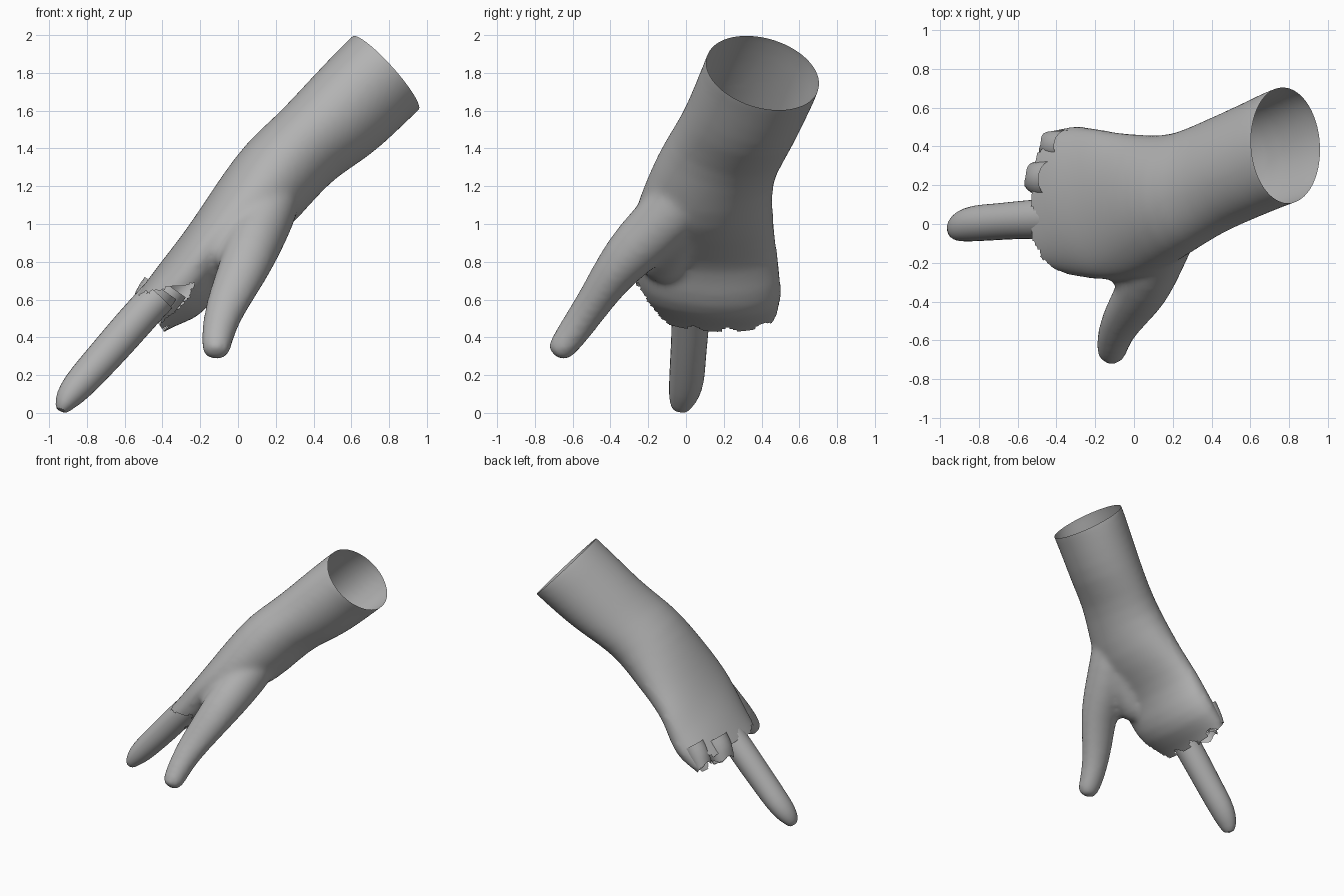
import bpy, bmesh, math
from mathutils import Vector

cube = bpy.data.objects.get("Cube")
if cube:
    bpy.data.objects.remove(cube, do_unlink=True)

skin = bpy.data.materials.new("plain_grey")
skin.use_nodes = True
GREY = (0.45, 0.45, 0.45, 1)
skin.diffuse_color = GREY
skin.node_tree.nodes["Principled BSDF"].inputs["Base Color"].default_value = GREY


def loft(bm, sections, sides, caps=(True, True), ragged=0.0):
    """Skin elliptical sections, each given as (centre, palm half axis, side half axis)."""
    last = len(sections) - 1
    flow = (Vector(sections[-1][0]) - Vector(sections[-2][0])).normalized()
    rings = []
    for i, (c, a, b) in enumerate(sections):
        ring = []
        for j in range(sides):
            t = math.tau * j / sides
            p = Vector(c) + Vector(a) * math.cos(t) + Vector(b) * math.sin(t)
            if i == last:
                p += flow * ragged * math.sin(j * 2.3)
            ring.append(bm.verts.new(p))
        rings.append(ring)
    for i in range(last):
        for j in range(sides):
            k = (j + 1) % sides
            bm.faces.new((rings[i][j], rings[i + 1][j], rings[i + 1][k], rings[i][k]))
    if caps[0]:
        bm.faces.new(rings[0])
    if caps[1]:
        bm.faces.new(list(reversed(rings[-1])))


def tube(bm, points, hint, sides=14, **options):
    """Loft along a path of (centre, palm radius, side radius)."""
    centres = [Vector(p[0]) for p in points]
    sections = []
    for i, (c, ra, rb) in enumerate(points):
        d = (centres[min(i + 1, len(points) - 1)] - centres[max(i - 1, 0)]).normalized()
        a = Vector(hint)
        a = (a - d * a.dot(d)).normalized()
        sections.append((c, a * ra, a.cross(d) * rb))
    loft(bm, sections, sides, **options)


def make_object(name, bm):
    mesh = bpy.data.meshes.new(name)
    bm.to_mesh(mesh)
    bm.free()
    obj = bpy.data.objects.new(name, mesh)
    bpy.context.collection.objects.link(obj)
    sub = obj.modifiers.new("smooth_surface", 'SUBSURF')
    sub.levels = sub.render_levels = 1
    return obj


def finish(obj):
    obj.data.materials.clear()
    obj.data.materials.append(skin)
    bpy.ops.object.select_all(action='DESELECT')
    obj.select_set(True)
    bpy.context.view_layer.objects.active = obj
    bpy.ops.object.shade_smooth_by_angle(angle=math.radians(50))


# Forearm and palm, running past both ends so they can be cut open
body = bmesh.new()
loft(body, [
    ((0.89, 0.435, 1.90), (0.18, 0.01, -0.194), (-0.02, 0.305, -0.05)),
    ((0.78, 0.41, 1.80), (0.18, 0.01, -0.194), (-0.02, 0.305, -0.05)),
    ((0.66, 0.355, 1.68), (0.187, 0.02, -0.185), (-0.02, 0.30, -0.05)),
    ((0.50, 0.285, 1.52), (0.193, 0.02, -0.166), (-0.02, 0.295, -0.05)),
    ((0.36, 0.22, 1.41), (0.172, 0.02, -0.149), (-0.02, 0.30, -0.05)),
    ((0.23, 0.15, 1.29), (0.18, 0.02, -0.155), (-0.03, 0.31, -0.04)),
    ((0.08, 0.10, 1.10), (0.175, 0.0, -0.145), (-0.01, 0.36, -0.01)),
    ((-0.05, 0.09, 0.975), (0.143, 0.0, -0.118), (0.0, 0.38, -0.01)),
    ((-0.17, 0.10, 0.855), (0.118, 0.0, -0.098), (0.0, 0.39, -0.02)),
    ((-0.235, 0.11, 0.74), (0.127, 0.0, -0.117), (0.0, 0.395, -0.03)),
    ((-0.33, 0.12, 0.62), (0.118, 0.0, -0.127), (0.0, 0.39, -0.03)),
    ((-0.445, 0.13, 0.55), (0.078, 0.0, -0.088), (0.02, 0.355, -0.02)),
    ((-0.54, 0.13, 0.44), (0.07, 0.0, -0.08), (0.02, 0.34, -0.02)),
], 28)

# Thumb, growing out of the heel of the hand
tube(body, [
    ((0.26, 0.06, 1.24), 0.12, 0.17),
    ((0.15, -0.09, 1.04), 0.155, 0.165),
    ((0.08, -0.25, 0.89), 0.155, 0.155),
    ((0.03, -0.37, 0.76), 0.138, 0.123),
    ((-0.045, -0.47, 0.61), 0.12, 0.10),
    ((-0.095, -0.56, 0.48), 0.098, 0.092),
    ((-0.115, -0.64, 0.365), 0.085, 0.083),
    ((-0.12, -0.70, 0.295), 0.07, 0.065),
], (1, 0, 0))

# Web of skin between thumb and palm
tube(body, [
    ((0.16, 0.02, 1.12), 0.12, 0.12),
    ((0.05, -0.16, 0.96), 0.14, 0.14),
    ((-0.04, -0.23, 0.84), 0.11, 0.12),
    ((-0.11, -0.25, 0.76), 0.07, 0.08),
], (1, 0, 0))

# Fleshy pad easing the thumb into the palm
tube(body, [
    ((0.20, 0.10, 1.16), 0.12, 0.14),
    ((0.06, -0.07, 0.96), 0.14, 0.15),
    ((-0.06, -0.12, 0.83), 0.12, 0.14),
    ((-0.17, -0.14, 0.71), 0.08, 0.10),
], (1, 0, 0))

# Fold of skin under the wrist
tube(body, [
    ((0.22, -0.10, 1.14), 0.03, 0.03),
    ((0.38, 0.05, 1.16), 0.03, 0.03),
    ((0.43, 0.20, 1.22), 0.03, 0.03),
    ((0.45, 0.33, 1.31), 0.02, 0.02),
], (0.7, 0, -0.7), sides=8)

# Fuse these parts into one skin
hand = make_object("forearm_palm_and_thumb", body)
fuse = hand.modifiers.new("fuse", 'REMESH')
fuse.mode = 'VOXEL'
fuse.voxel_size = 0.02
relax = hand.modifiers.new("relax", 'SMOOTH')
relax.factor = 0.5
relax.iterations = 12
fused = bpy.data.meshes.new_from_object(
    hand.evaluated_get(bpy.context.evaluated_depsgraph_get()))
hand.modifiers.clear()

# Open the forearm end and the knuckle end
shell = bmesh.new()
shell.from_mesh(fused)
rim_point, rim_normal = Vector((-0.475, 0.13, 0.55)), Vector((-0.82, 0.0, -0.57))
for point, normal in (((0.78, 0.41, 1.80), (0.72, 0.16, 0.68)), (rim_point, rim_normal)):
    bmesh.ops.bisect_plane(shell, geom=shell.verts[:] + shell.edges[:] + shell.faces[:],
                           plane_co=point, plane_no=normal, clear_outer=True)

# Gap where the first finger is missing, and notches along the torn rim
gap_point, gap_normal = Vector((-0.15, -0.28, 0.68)), Vector((-0.3, -0.88, -0.35))


def is_torn(face):
    c = face.calc_center_median()
    in_gap = (c.x < -0.15 and c.y > -0.36 and c.z < 0.71 + 0.22 * (c.x + 0.15)
              and (c - gap_point).dot(gap_normal) > 0)
    notch = (c - rim_point).dot(rim_normal) > -0.04 * math.sin(c.y * 35)
    return in_gap or (notch and c.x < -0.3)


bmesh.ops.delete(shell, geom=[f for f in shell.faces if is_torn(f)], context='FACES')
shell.to_mesh(fused)
shell.free()
hand.data = fused
finish(hand)

# Extended finger
palm_side = (0.76, 0, -0.65)
finger = bmesh.new()
tube(finger, [
    ((-0.42, 0.03, 0.62), 0.10, 0.105),
    ((-0.50, 0.025, 0.535), 0.10, 0.105),
    ((-0.61, 0.02, 0.41), 0.10, 0.10),
    ((-0.72, 0.01, 0.285), 0.095, 0.097),
    ((-0.82, 0.005, 0.175), 0.09, 0.097),
    ((-0.885, -0.01, 0.10), 0.078, 0.085),
    ((-0.92, -0.025, 0.05), 0.056, 0.065),
    ((-0.938, -0.035, 0.005), 0.03, 0.04),
], palm_side, caps=(False, True))
finish(make_object("pointing_finger", finger))

# Torn stubs of the two outer fingers
for name, y, x, size in (("third_finger_stub", 0.23, -0.41, 0.11),
                         ("little_finger_stub", 0.40, -0.345, 0.09)):
    stub = bmesh.new()
    tube(stub, [
        ((x, y, 0.66), size, size),
        ((x - 0.05, y, 0.59), size, size),
        ((x - 0.09, y + 0.01, 0.52), size * 0.75, size * 0.8),
    ], palm_side, sides=10, caps=(False, False), ragged=0.035)
    finish(make_object(name, stub))
